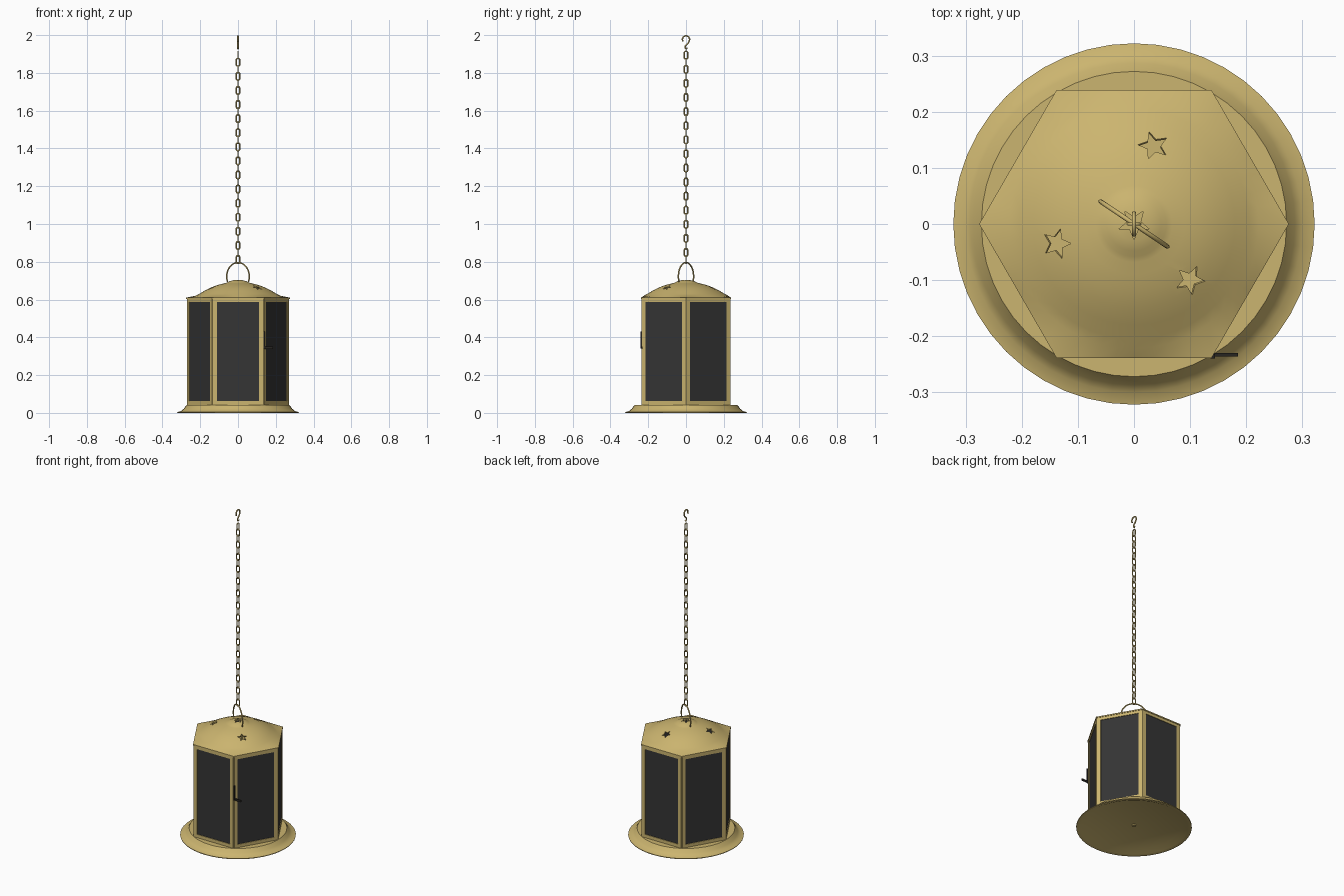
import bpy, bmesh, math
from math import sin, cos, pi, radians
from mathutils import Matrix, Vector

if "Cube" in bpy.data.objects:
    bpy.data.objects.remove(bpy.data.objects["Cube"])


def material(name, rgb):
    m = bpy.data.materials.new(name)
    m.use_nodes = True
    m.diffuse_color = (*rgb, 1)
    m.node_tree.nodes["Principled BSDF"].inputs["Base Color"].default_value = (*rgb, 1)
    return m


BRASS = material("brass", (0.60, 0.46, 0.16))
GLASS = material("dark_glass", (0.035, 0.035, 0.035))
BLACK = material("black_iron", (0.02, 0.018, 0.015))


def finish(bm, name, mat, angle=35):
    bmesh.ops.recalc_face_normals(bm, faces=bm.faces)
    me = bpy.data.meshes.new(name)
    bm.to_mesh(me)
    bm.free()
    me.materials.append(mat)
    if angle:
        me.shade_smooth()
        me.set_sharp_from_angle(angle=radians(angle))
    ob = bpy.data.objects.new(name, me)
    bpy.context.collection.objects.link(ob)
    return ob


def box(bm, centre, size, turn=Matrix()):
    m = turn @ Matrix.Translation(centre) @ Matrix.Diagonal((*size, 1))
    bmesh.ops.create_cube(bm, size=1, matrix=m)


def loft(bm, profile, n=48):
    """Closed solid from (radius or radius function, z) rings; the ends are capped."""
    rings = []
    for r, z in profile:
        ring = []
        for i in range(n):
            a = 2 * pi * i / n
            rad = r(a) if callable(r) else r
            ring.append(bm.verts.new((rad * cos(a), rad * sin(a), z)))
        rings.append(ring)
    for lo, hi in zip(rings, rings[1:]):
        for i in range(n):
            j = (i + 1) % n
            bm.faces.new((lo[i], lo[j], hi[j], hi[i]))
    bm.faces.new(rings[0])
    bm.faces.new(rings[-1])


def tube(bm, path, r, closed=False, side=Vector((1, 0, 0)), n=8):
    """Round wire along a path lying in the plane whose normal is side."""
    pts = [Vector(p) for p in path]
    rings = []
    for i, p in enumerate(pts):
        a = pts[i - 1] if closed or i else p
        b = pts[(i + 1) % len(pts)] if closed or i < len(pts) - 1 else p
        out = (b - a).normalized().cross(side)
        rings.append([bm.verts.new(p + r * (cos(t) * out + sin(t) * side))
                      for t in (2 * pi * k / n for k in range(n))])
    pairs = list(zip(rings, rings[1:])) + ([(rings[-1], rings[0])] if closed else [])
    for lo, hi in pairs:
        for k in range(n):
            j = (k + 1) % n
            bm.faces.new((lo[k], lo[j], hi[j], hi[k]))
    if not closed:
        bm.faces.new(rings[0])
        bm.faces.new(rings[-1])


# Flared round base with a recessed underside
bm = bmesh.new()
loft(bm, [(0.266, 0.018), (0.30, 0.002), (0.321, 0), (0.322, 0.004),
          (0.30, 0.01), (0.287, 0.022), (0.272, 0.043)])
finish(bm, "base", BRASS)
bm = bmesh.new()
loft(bm, [(0.012, 0.01), (0.012, 0.02)], 6)
finish(bm, "base_nut", BRASS, 0)

# Six framed panes around a hexagonal body
APOTHEM, WIDTH, Z0, Z1, RAIL = 0.236, 0.264, 0.043, 0.606, 0.02
MID, TALL = (Z0 + Z1) / 2, Z1 - Z0
frame, panes, posts = bmesh.new(), bmesh.new(), bmesh.new()
for k in range(6):
    turn = Matrix.Rotation(radians(30 + 60 * k), 4, 'Z')
    depth, x = 0.012, APOTHEM - 0.006
    for s in (-1, 1):
        box(frame, (x, s * (WIDTH - RAIL) / 2, MID), (depth, RAIL, TALL), turn)
        box(frame, (x, 0, MID + s * (TALL - RAIL) / 2), (depth, WIDTH - 2 * RAIL, RAIL), turn)
    box(panes, (x, 0, MID), (0.005, WIDTH - 2 * RAIL, TALL - 2 * RAIL), turn)
    corner = Matrix.Rotation(radians(60 * k), 4, 'Z') @ Matrix.Translation((0.262, 0, MID))
    bmesh.ops.create_cone(posts, cap_ends=True, segments=8, radius1=0.007, radius2=0.007,
                          depth=TALL, matrix=corner)
finish(frame, "pane_frames", BRASS, 0)
finish(panes, "panes", GLASS, 0)
finish(posts, "corner_posts", BRASS)


# Roof shell: hexagonal eave blending into a round dome with a small cap
def hexagon(a):
    return 0.239 / cos(a % (pi / 3) - pi / 6)


outer = [(hexagon, 0.603), (hexagon, 0.61), (0.222, 0.621), (0.205, 0.630), (0.18, 0.645),
         (0.15, 0.661), (0.12, 0.673), (0.09, 0.682), (0.068, 0.687), (0.058, 0.690),
         (0.048, 0.696), (0.03, 0.701), (0.012, 0.704)]
inner = [(r, z - 0.008) for r, z in outer[:1:-1]]
bm = bmesh.new()
loft(bm, inner + [(lambda a: hexagon(a) - 0.012, 0.603)] + outer)
roof = finish(bm, "roof", BRASS, 45)


# Star-shaped vents cut through the roof
def star(bm, x, y, z, size, spin):
    axis = Vector((x * 3, y * 3, 1)).normalized()
    m = Matrix.Translation((x, y, z)) @ axis.to_track_quat('Z', 'Y').to_matrix().to_4x4()
    ends = []
    for h in (-0.04, 0.04):
        ring = []
        for i in range(10):
            r, a = size * (1 if i % 2 == 0 else 0.45), spin + i * pi / 5
            ring.append(bm.verts.new(m @ Vector((r * cos(a), r * sin(a), h))))
        ends.append(ring)
        bm.faces.new(ring)
    for i in range(10):
        j = (i + 1) % 10
        bm.faces.new((ends[0][i], ends[0][j], ends[1][j], ends[1][i]))


bm = bmesh.new()
for x, y, spin in ((0.035, 0.14, 0.2), (0.1, -0.1, 0.35), (-0.138, -0.035, 0.1)):
    star(bm, x, y, 0.663, 0.028, spin)
star(bm, 0, 0, 0.70, 0.028, pi / 2)
cutter = finish(bm, "vent_cutter", BRASS, 0)
cutter.hide_render = True
cut = roof.modifiers.new("vents", 'BOOLEAN')
cut.operation, cut.solver, cut.object = 'DIFFERENCE', 'EXACT', cutter
bpy.context.view_layer.update()
cut_mesh = bpy.data.meshes.new_from_object(roof.evaluated_get(bpy.context.evaluated_depsgraph_get()))
roof.modifiers.clear()
roof.data = cut_mesh
bpy.data.objects.remove(cutter)

# Wire bail handle across the crown
yaw = Matrix.Rotation(radians(-34), 4, 'Z')
bm = bmesh.new()
arch = [yaw @ Vector((0.072 * cos(t), 0, 0.722 + 0.074 * sin(t)))
        for t in (radians(-22 + 224 * i / 24) for i in range(25))]
tube(bm, arch, 0.004, side=yaw @ Vector((0, 1, 0)))
finish(bm, "handle", BRASS, 60)

# Chain of alternating oval links
PITCH, FIRST, COUNT = 0.0373, 0.812, 30
bm = bmesh.new()
for k in range(COUNT):
    flat, side = (Vector((1, 0, 0)), Vector((0, 1, 0)))
    if k % 2:
        flat, side = side, flat
    path = []
    for i in range(16):
        t = 2 * pi * (i + 0.5) / 16
        z = FIRST + k * PITCH + 0.01 * sin(t) + math.copysign(0.011, sin(t))
        path.append(flat * 0.01 * cos(t) + Vector((0, 0, z)))
    tube(bm, path, 0.0035, closed=True, side=side, n=6)
finish(bm, "chain", BRASS, 60)

# Hanging hook: open crook above, small eye below
bm = bmesh.new()
path = [(0, 0.019 * cos(t), 1.977 + 0.019 * sin(t))
        for t in (radians(215 - 235 * i / 16) for i in range(17))]
path += [(0, 0.012, 1.958), (0, 0.003, 1.95), (0, -0.004, 1.942),
         (0, -0.005, 1.934), (0, 0.001, 1.927), (0, 0.008, 1.932)]
tube(bm, path, 0.004)
finish(bm, "hook", BRASS, 60)

# Door latch on the front corner
bm = bmesh.new()
box(bm, (0.14, -0.236, 0.385), (0.008, 0.008, 0.09))
box(bm, (0.162, -0.233, 0.345), (0.046, 0.006, 0.012))
finish(bm, "latch", BLACK, 0)
